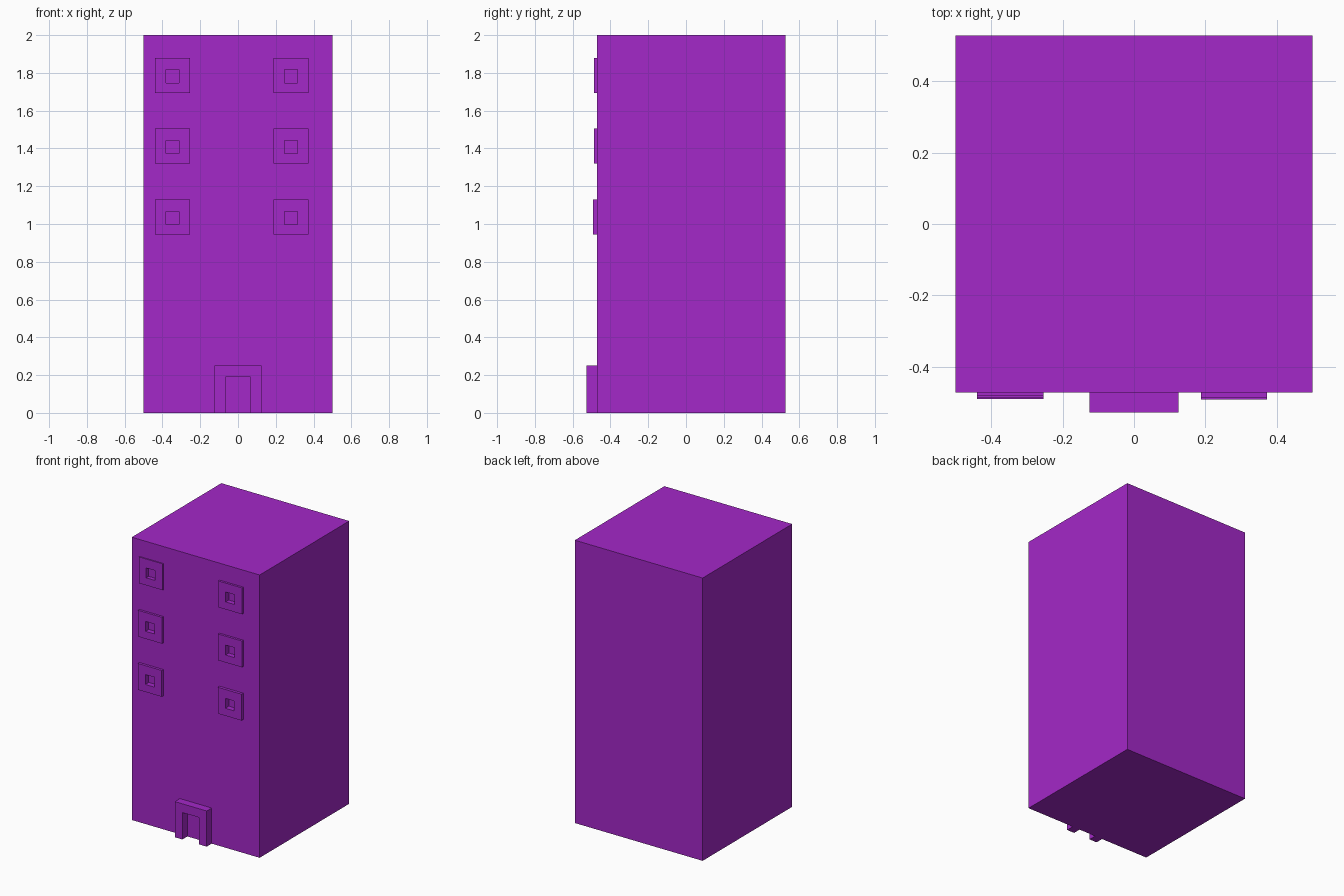
import bpy

if "Cube" in bpy.data.objects:
    bpy.data.objects.remove(bpy.data.objects["Cube"])

FRONT, BACK = -0.472, 0.528

mat = bpy.data.materials.new("purple_wall")
mat.diffuse_color = (0.37, 0.021, 0.58, 1)
mat.use_nodes = True
mat.node_tree.nodes["Principled BSDF"].inputs["Base Color"].default_value = mat.diffuse_color


def box(name, x, y, z):
    """Box from (min, max) ranges on each axis."""
    lo, hi = zip(x, y, z)
    bpy.ops.mesh.primitive_cube_add(size=1, location=[(a + b) / 2 for a, b in zip(lo, hi)])
    ob = bpy.context.object
    ob.name = name
    ob.scale = [b - a for a, b in zip(lo, hi)]
    bpy.ops.object.transform_apply(location=False, rotation=False, scale=True)
    ob.data.materials.append(mat)
    return ob


def cut(ob, cutter):
    mod = ob.modifiers.new("opening", 'BOOLEAN')
    mod.operation = 'DIFFERENCE'
    mod.solver = 'EXACT'
    mod.object = cutter
    cutter.hide_render = True
    cutter.hide_set(True)


# Tower block
tower = box("tower", (-0.5, 0.5), (FRONT, BACK), (0, 2))

# Window frames: (centre x, frame thickness from bottom row to top row)
for side, cx, depths in (("left", -0.347, (0.018, 0.016, 0.008)),
                         ("right", 0.28, (0.020, 0.016, 0.015))):
    for row, depth in enumerate(depths):
        cz = 1.037 + 0.375 * row
        frame = box(f"window_frame_{side}_{row + 1}", (cx - 0.093, cx + 0.093),
                    (FRONT - depth, FRONT), (cz - 0.093, cz + 0.093))
        # Small square opening sunk slightly into the wall
        hole = box(f"window_cutter_{side}_{row + 1}", (cx - 0.035, cx + 0.035),
                   (FRONT - 0.1, FRONT + 0.02), (cz - 0.04, cz + 0.03))
        cut(frame, hole)
        cut(tower, hole)

# Door surround: flat U-shaped portal
portal = box("door_surround", (-0.125, 0.125), (-0.528, FRONT), (0, 0.252))
doorway = box("door_cutter", (-0.066, 0.066), (-0.7, FRONT + 0.1), (-0.1, 0.19))
cut(portal, doorway)
